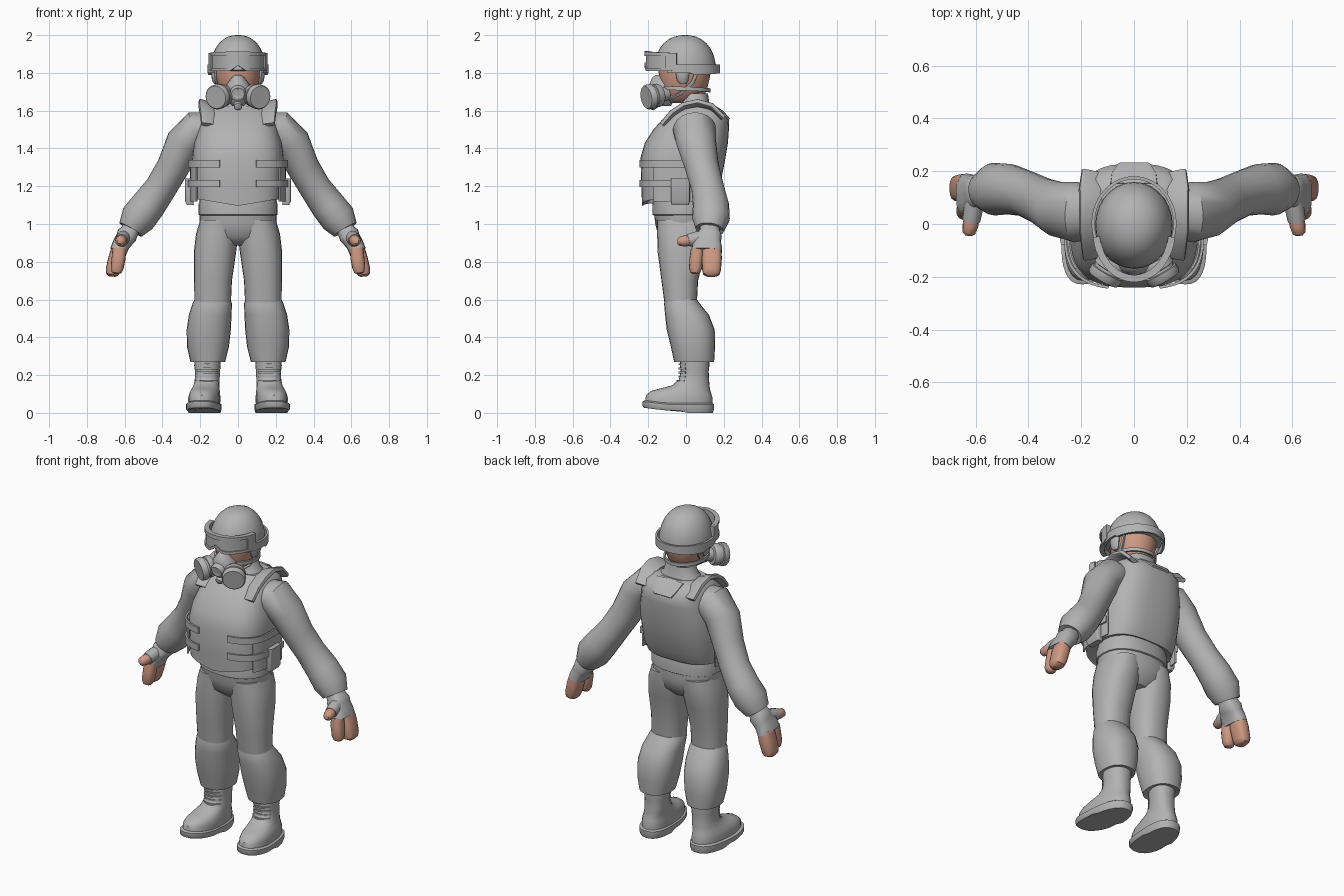
import bpy, bmesh, math
from mathutils import Vector


def material(name, rgb):
    m = bpy.data.materials.new(name)
    m.diffuse_color = (*rgb, 1)
    return m


GREY = material("cloth_grey", (0.45, 0.45, 0.45))
SKIN = material("skin", (0.62, 0.32, 0.23))


def skin(name, rings, mat=GREY, mirror=False, shape=None, angle=40):
    """Join rings of points into a closed body."""
    bm = bmesh.new()
    rows = [[bm.verts.new(shape(Vector(p)) if shape else p) for p in r] for r in rings]
    n = len(rows[0])
    for a, b in zip(rows, rows[1:]):
        for i in range(n):
            bm.faces.new((a[i], a[(i + 1) % n], b[(i + 1) % n], b[i]))
    bm.faces.new(rows[0][::-1])
    bm.faces.new(rows[-1])
    bmesh.ops.recalc_face_normals(bm, faces=bm.faces)
    me = bpy.data.meshes.new(name)
    bm.to_mesh(me)
    bm.free()
    me.materials.append(mat)
    me.shade_smooth()
    me.set_sharp_from_angle(angle=math.radians(angle))
    ob = bpy.data.objects.new(name, me)
    bpy.context.collection.objects.link(ob)
    if mirror:
        ob.modifiers.new("mirror", 'MIRROR')
    return ob


def spow(v, p):
    return math.copysign(abs(v) ** (2 / p), v)


def stack(name, rings, mat=GREY, p=2, n=24, **kw):
    """Level superellipse rings: (cx, cy, z, rx, ry)."""
    ang = [2 * math.pi * i / n for i in range(n)]
    return skin(name, [[(cx + rx * spow(math.sin(a), p), cy - ry * spow(math.cos(a), p), z)
                        for a in ang] for cx, cy, z, rx, ry in rings], mat, **kw)


def tube(name, rings, mat=GREY, ref=(0, 1, 0), p=2, n=16, **kw):
    """Rings square to a path: (x, y, z, radius along ref, other radius)."""
    pts = [Vector(r[:3]) for r in rings]
    out = []
    for i, r in enumerate(rings):
        t = (pts[min(i + 1, len(pts) - 1)] - pts[max(i - 1, 0)]).normalized()
        u = Vector(ref)
        u = (u - t * u.dot(t)).normalized()
        v = t.cross(u)
        out.append([pts[i] + u * r[3] * spow(math.cos(a), p) + v * r[4] * spow(math.sin(a), p)
                    for a in (2 * math.pi * k / n for k in range(n))])
    return skin(name, out, mat, **kw)


def band(name, a0, a1, rx, ry, cy, z0, z1, th, cx=0, p=2, n=20, **kw):
    """Curved strip around z; angle 0 is the front, z limits may depend on the angle."""
    out = []
    for i in range(n + 1):
        d = a0 + (a1 - a0) * i / n
        a = math.radians(d)
        sx, sy = spow(math.sin(a), p), spow(math.cos(a), p)
        lo, hi = [f(d) if callable(f) else f for f in (z0, z1)]
        out.append([(cx + (rx + e) * sx, cy - (ry + e) * sy, z)
                    for e, z in ((0, lo), (th, lo), (th, hi), (0, hi))])
    return skin(name, out, **kw)


# Trousers
stack("pelvis", [(0, -.01, .885, .07, .08), (0, -.015, .93, .17, .13), (0, -.015, 1.0, .205, .148),
                 (0, -.02, 1.07, .203, .15)], p=2.3)
stack("thigh", [(.135, -.027, .55, .096, .083), (.132, -.033, .7, .1, .097), (.122, -.025, .85, .112, .125),
                (.11, -.015, .95, .112, .138), (.1, -.015, 1.02, .1, .14)], p=2.3, mirror=True)
stack("lower_trouser", [(.135, -.027, .61, .09, .078), (.136, -.022, .58, .104, .094),
                        (.147, .005, .52, .113, .116), (.155, .025, .44, .117, .127),
                        (.159, .037, .35, .111, .117), (.16, .043, .27, .092, .106),
                        (.16, .043, .275, .075, .085)], p=2.3, mirror=True)
stack("waistband", [(0, -.02, 1.045, .2, .15), (0, -.02, 1.05, .21, .158), (0, -.02, 1.1, .21, .158),
                    (0, -.02, 1.14, .2, .15)], p=2.3)


# Boots: sole with a raised toe and heel, leather upper, laces
def toe_spring(v):
    v.z += max(0, -v.y - .1) * .12 + (.012 if v.z < .01 and v.y < -.02 else 0)
    v.x += -.07 * v.y
    return v


stack("boot_sole", [(.178, -.04, 0, .086, .182), (.178, -.04, .02, .092, .189), (.178, -.04, .045, .092, .189),
                    (.178, -.04, .052, .082, .178)], p=2.5, n=32, mirror=True, shape=toe_spring)
stack("boot_upper", [(.176, -.038, .045, .083, .178), (.176, -.036, .08, .084, .176),
                     (.174, -.027, .105, .08, .16), (.172, -.005, .125, .074, .132),
                     (.168, .025, .145, .069, .1), (.166, .042, .175, .066, .08),
                     (.165, .046, .22, .066, .074), (.165, .046, .25, .07, .078),
                     (.165, .046, .3, .068, .076)], p=2.3, mirror=True, shape=toe_spring)
for i in range(5):
    z = .165 + i * .022
    band("boot_lace", -55, 55, .066, .076 + max(0, .18 - z) * .6, .044, z, z + .009, .008, cx=.166, n=8, mirror=True)
for i in range(3):
    y, z = -.058 - i * .032, .147 - i * .011
    tube("toe_lace", [(.135, y + .012, z - .01, .006, .006), (.172, y, z, .006, .006),
                      (.215, y + .012, z - .01, .006, .006)], n=6, mirror=True)

# Jacket and sleeves
stack("jacket", [(0, -.02, 1.1, .19, .14), (0, -.01, 1.3, .225, .18), (0, .02, 1.5, .21, .15),
                 (0, .045, 1.58, .17, .1), (0, .05, 1.635, .1, .075), (0, .05, 1.69, .085, .066),
                 (0, .05, 1.685, .07, .055)], p=2.3)
tube("sleeve", [(.13, .045, 1.5, .09, .09), (.22, .045, 1.5, .115, .1), (.285, .055, 1.43, .105, .098),
                (.345, .085, 1.3, .09, .086), (.41, .115, 1.19, .087, .084), (.475, .132, 1.1, .096, .092),
                (.53, .132, 1.03, .1, .095), (.568, .125, .97, .075, .07), (.56, .125, .98, .05, .05)],
     mirror=True, n=20)


# Armoured vest with a pointed front hem
def hem(v):
    if v.z < 1.14 and v.y < 0:
        v.z -= max(0, .2 - abs(v.x)) * .17
    return v


stack("vest", [(0, -.045, 1.14, .2, .165), (0, -.045, 1.13, .228, .188), (0, -.028, 1.2, .236, .208),
               (0, -.016, 1.35, .242, .225), (0, .002, 1.43, .232, .22), (0, .027, 1.5, .213, .2),
               (0, .05, 1.55, .203, .178), (0, .06, 1.595, .19, .136), (0, .055, 1.625, .15, .09),
               (0, .05, 1.62, .1, .07)], p=2.9, n=40, shape=hem)
tube("shoulder_strap", [(.16, -.125, 1.525, .035, .012), (.162, -.07, 1.585, .04, .014), (.165, -.01, 1.622, .045, .014),
                        (.165, .06, 1.637, .045, .014), (.165, .13, 1.62, .045, .014),
                        (.16, .195, 1.56, .04, .012)], ref=(1, 0, .35), p=5, mirror=True)
tube("drag_handle", [(0, .15, 1.615, .09, .012), (0, .19, 1.59, .085, .012), (0, .226, 1.55, .06, .01)],
     ref=(1, 0, 0), p=6, mirror=False)
band("side_panel", 55, 105, .245, .212, -.02, 1.12, 1.33, .008, p=3, mirror=True)
for z in (1.195, 1.3):
    band("side_strap", 13, 104, .256, .219, -.02, z, z + .038, .01, p=3, mirror=True)
stack("side_pouch", [(.252, -.03, 1.1, .018, .045), (.258, -.03, 1.12, .022, .05), (.258, -.03, 1.24, .022, .05)],
      p=6, mirror=True)

# Gloves and hands
tube("glove", [(.55, .128, 1.0, .05, .045), (.578, .125, .955, .056, .05), (.588, .124, .94, .066, .056),
               (.6, .12, .92, .066, .05), (.617, .112, .895, .078, .047), (.634, .11, .855, .082, .045)],
     p=2.6, mirror=True)
tube("fingers", [(.632, .137, .87, .05, .038), (.645, .137, .82, .053, .041), (.662, .135, .755, .05, .039),
                 (.667, .134, .732, .043, .032), (.668, .134, .722, .025, .018)], SKIN, p=2.8, mirror=True)
tube("index_finger", [(.628, .06, .87, .034, .036), (.632, .055, .82, .036, .037), (.64, .05, .765, .034, .034),
                      (.643, .05, .742, .025, .025), (.643, .05, .735, .012, .012)], SKIN, p=2.4, mirror=True)
tube("thumb_base", [(.602, .1, .93, .04, .035), (.612, .04, .92, .036, .036), (.617, .012, .912, .034, .034)],
     ref=(0, 0, 1), mirror=True)
tube("thumb", [(.614, .03, .917, .029, .029), (.62, -.005, .91, .03, .03), (.626, -.035, .908, .024, .024),
               (.627, -.045, .908, .012, .012)], SKIN, ref=(0, 0, 1), mirror=True)

# Head and neck
tube("neck", [(0, .05, 1.6, .062, .07), (0, .04, 1.68, .065, .07), (0, .02, 1.76, .07, .075)], SKIN)
stack("head", [(0, -.04, 1.64, .04, .055), (0, -.025, 1.665, .075, .095), (0, -.01, 1.71, .1, .12),
               (0, -.008, 1.77, .117, .133), (0, -.006, 1.83, .122, .142), (0, -.005, 1.88, .11, .13)], SKIN)
stack("ear_pad", [(.118, -.015, 1.74, .008, .015), (.122, -.018, 1.76, .016, .03), (.124, -.018, 1.8, .018, .036),
                  (.122, -.018, 1.83, .014, .03)], n=12, mirror=True)

# Helmet
dome = [(0, -.005, 1.815 + .185 * math.sin(t), .147 * math.cos(t) ** .85, .165 * math.cos(t) ** .85)
        for t in (math.radians(a) for a in (0, 12, 25, 38, 50, 62, 73, 82, 88))]
stack("helmet", [(0, -.005, 1.81, .125, .143)] + dome, n=28)
band("goggle_strap", 55, 305, .149, .167, .002,
     lambda d: 1.8 - .018 * abs(math.cos(math.radians(d / 2))) if 100 < d < 260 else 1.8,
     lambda d: 1.845, .012, n=36)

# Goggles with a nose notch


def nose(d):
    return 1.818 + .03 * max(0, 1 - abs(d) / 16)


band("goggle_lens", -72, 72, .13, .165, -.03, nose, 1.9, .018, n=32)
band("goggle_top_rim", -76, 76, .128, .163, -.03, 1.89, lambda d: 1.915 - .00012 * abs(d), .027, n=32)
band("goggle_bottom_rim", -76, 76, .128, .163, -.03, lambda d: nose(d) - .008, lambda d: nose(d) + .008, .027, n=32)
band("goggle_end", 66, 84, .13, .165, -.03, 1.815, 1.905, .026, n=5, mirror=True)

# Respirator
stack("mask", [(0, -.12, 1.625, .03, .04), (0, -.125, 1.65, .058, .06), (0, -.125, 1.7, .075, .073),
               (0, -.128, 1.74, .06, .065), (0, -.135, 1.775, .033, .045), (0, -.135, 1.79, .015, .025)])
tube("mask_valve", [(0, -.16, 1.7, .042, .042), (0, -.2, 1.69, .042, .042), (0, -.208, 1.688, .034, .034),
                    (0, -.206, 1.688, .026, .026)], ref=(0, 0, 1))
tube("chin_valve", [(0, -.14, 1.65, .022, .022), (0, -.185, 1.62, .022, .022), (0, -.19, 1.617, .014, .014)],
     ref=(0, 0, 1))
base, axis = Vector((.055, -.1, 1.69)), Vector((.48, -.85, -.15)).normalized()
profile = [(0, .035), (.04, .038), (.042, .055), (.055, .062), (.078, .062), (.08, .057), (.09, .057),
           (.092, .066), (.118, .066), (.125, .06), (.125, .046), (.116, .043), (.116, .025), (.122, .022)]
# each step is nudged forward so the path never stalls
tube("filter", [(*(base + axis * (d + i * .0004)), r, r) for i, (d, r) in enumerate(profile)
                if i not in (11, 12)], ref=(0, 0, 1), n=20, mirror=True)
band("mask_strap", 35, 180, .112, .125, -.005, lambda d: 1.715 - .0001 * d, lambda d: 1.735 - .0001 * d, .01,
     mirror=True)
tube("chin_strap", [(.122, .06, 1.81, .01, .006), (.115, .035, 1.75, .01, .006), (.1, -.03, 1.69, .01, .006),
                    (.06, -.09, 1.66, .01, .006)], p=4, n=8, mirror=True)
